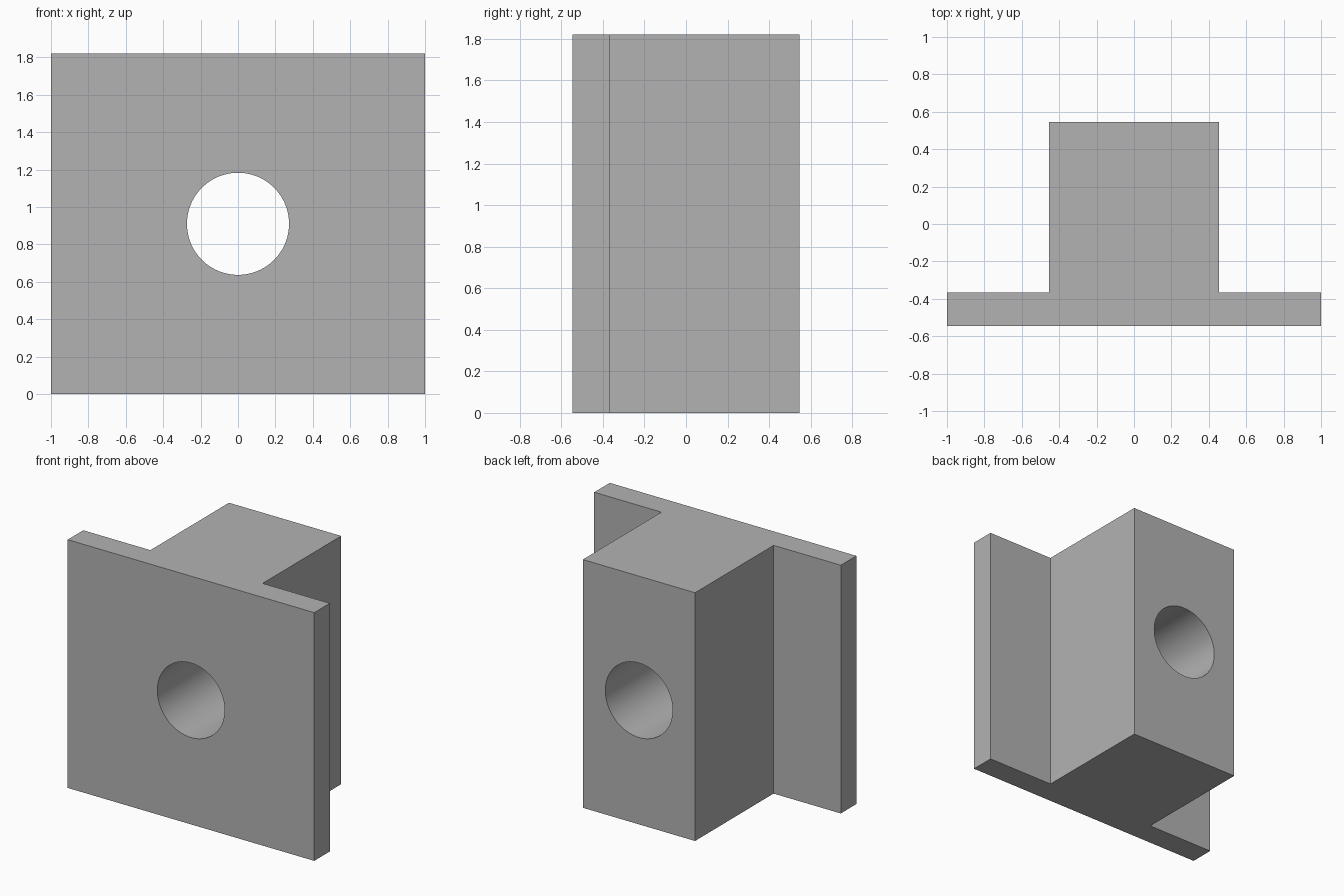
import bpy
import bmesh
import math

default = bpy.data.objects.get("Cube")
if default:
    bpy.data.objects.remove(default, do_unlink=True)

HEIGHT = 1.82
FRONT, STEP, BACK = -0.545, -0.365, 0.545
FLANGE, STEM = 1.0, 0.455
HOLE_RADIUS = 0.273

grey = bpy.data.materials.new("plain grey")
grey.use_nodes = True
colour = (0.45, 0.45, 0.45, 1)
grey.diffuse_color = colour
grey.node_tree.nodes["Principled BSDF"].inputs["Base Color"].default_value = colour

# T-shaped profile, mirrored in x and extruded upwards
half = [(FLANGE, FRONT), (FLANGE, STEP), (STEM, STEP), (STEM, BACK)]
outline = half + [(-x, y) for x, y in reversed(half)]
bm = bmesh.new()
base = bm.faces.new([bm.verts.new((x, y, 0)) for x, y in outline])
top = bmesh.ops.extrude_face_region(bm, geom=[base])["geom"]
bmesh.ops.translate(bm, vec=(0, 0, HEIGHT),
                    verts=[g for g in top if isinstance(g, bmesh.types.BMVert)])
bmesh.ops.recalc_face_normals(bm, faces=bm.faces)
mesh = bpy.data.meshes.new("t_block")
bm.to_mesh(mesh)
bm.free()
mesh.materials.append(grey)
block = bpy.data.objects.new("t_block", mesh)
bpy.context.collection.objects.link(block)

# Round hole from front to back
bpy.ops.mesh.primitive_cylinder_add(vertices=96, radius=HOLE_RADIUS, depth=2,
                                    location=(0, 0, HEIGHT / 2),
                                    rotation=(math.pi / 2, 0, 0))
cutter = bpy.context.object
cutter.name = "hole_cutter"
cutter.hide_render = True
cutter.data.materials.append(grey)

cut = block.modifiers.new("through_hole", 'BOOLEAN')
cut.operation = 'DIFFERENCE'
cut.solver = 'EXACT'
cut.object = cutter

bpy.ops.object.select_all(action='DESELECT')
block.select_set(True)
bpy.context.view_layer.objects.active = block
bpy.ops.object.modifier_apply(modifier=cut.name)
bpy.data.objects.remove(cutter, do_unlink=True)

# Smooth bore, crisp outer edges
bpy.ops.object.shade_smooth_by_angle(angle=math.radians(30))
